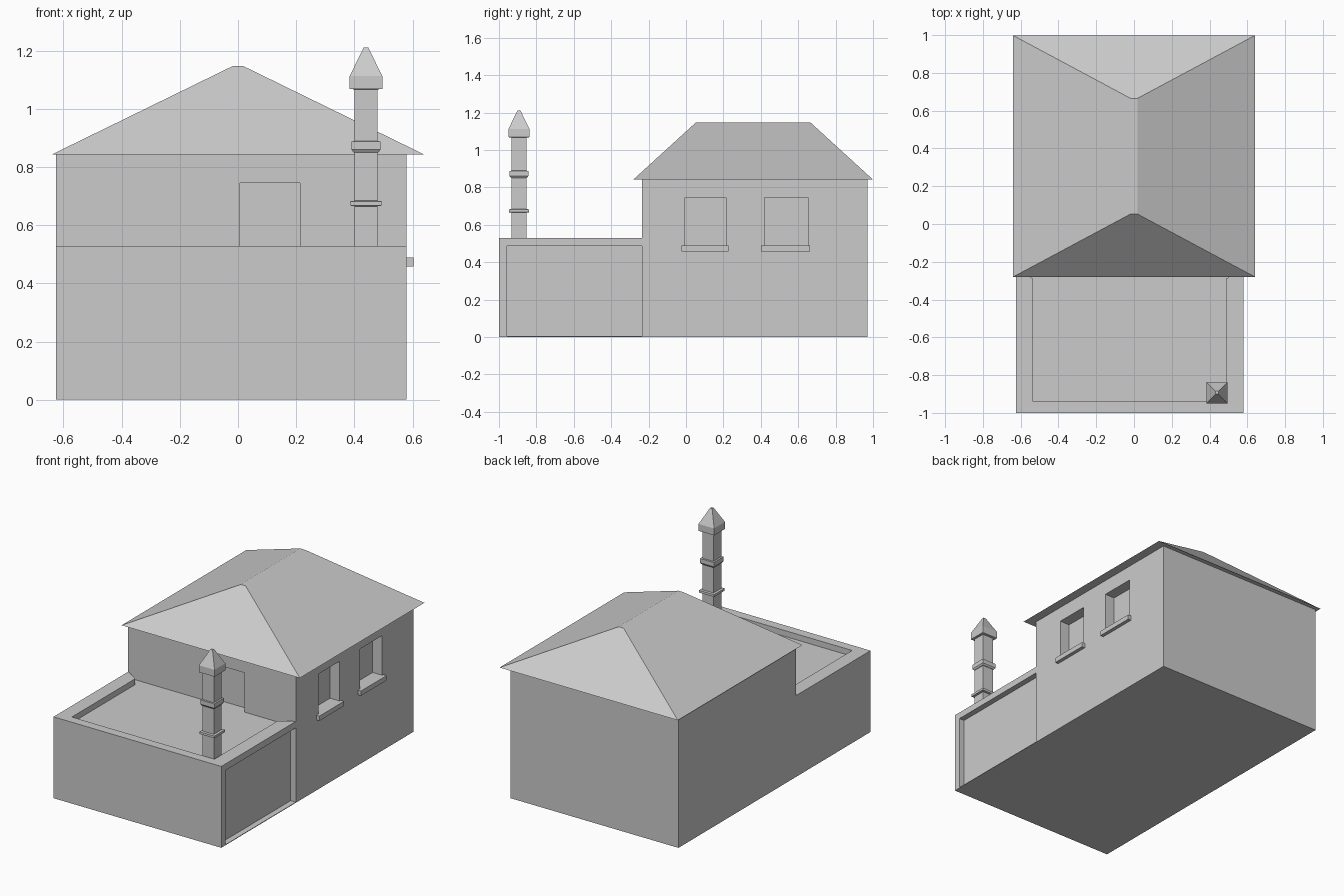
import bpy, bmesh

if "Cube" in bpy.data.objects:
    bpy.data.objects.remove(bpy.data.objects["Cube"])


def new_object(name, bm):
    bmesh.ops.recalc_face_normals(bm, faces=bm.faces)
    mesh = bpy.data.meshes.new(name)
    bm.to_mesh(mesh)
    bm.free()
    obj = bpy.data.objects.new(name, mesh)
    bpy.context.collection.objects.link(obj)
    return obj


def loft(name, rings):
    """Join rings of equal point count into a closed solid."""
    bm = bmesh.new()
    rows = [[bm.verts.new(p) for p in ring] for ring in rings]
    n = len(rows[0])
    for a, b in zip(rows, rows[1:]):
        for i in range(n):
            j = (i + 1) % n
            bm.faces.new((a[i], a[j], b[j], b[i]))
    bm.faces.new(rows[0][::-1])
    bm.faces.new(rows[-1])
    return new_object(name, bm)


def rect(x0, x1, y0, y1, z):
    return [(x0, y0, z), (x1, y0, z), (x1, y1, z), (x0, y1, z)]


def box(name, x0, x1, y0, y1, z0, z1):
    return loft(name, [rect(x0, x1, y0, y1, z0), rect(x0, x1, y0, y1, z1)])


def cut(target, cutter):
    cutter.hide_render = True
    cutter.hide_viewport = True
    cutter.display_type = 'WIRE'
    mod = target.modifiers.new(cutter.name, 'BOOLEAN')
    mod.operation = 'DIFFERENCE'
    mod.solver = 'EXACT'
    mod.object = cutter


LEFT, RIGHT = -0.625, 0.58
WALL_Y, BACK_Y = -0.235, 0.97
EAVES, DECK_TOP, DECK_FLOOR = 0.843, 0.528, 0.49

# Two-storey house block and lower garage block
house = box("house_walls", LEFT, RIGHT, WALL_Y, BACK_Y, 0, EAVES)
garage = box("garage_block", LEFT, RIGHT, -1, WALL_Y, 0, DECK_TOP)

# Sunken terrace, flaring out to the corners where it meets the house
outline = [(-0.535, -0.94), (0.488, -0.94), (0.488, -0.29), (0.577, WALL_Y),
           (0.577, -0.2), (-0.622, -0.2), (-0.622, WALL_Y), (-0.535, -0.29)]
cut(garage, loft("terrace_cutter",
                 [[(x, y, z) for x, y in outline] for z in (DECK_FLOOR, 0.7)]))

# Garage door recess on the right side
cut(garage, box("garage_door_cutter", 0.543, 0.7, -0.957, -0.2, 0.004, 0.486))

# Terrace door recess
cut(house, box("terrace_door_cutter", 0.007, 0.213, -0.4, WALL_Y + 0.05,
               DECK_FLOOR, 0.745))

# Windows with projecting sills
for i, (y0, y1) in enumerate([(-0.005, 0.214), (0.421, 0.651)], 1):
    cut(house, box(f"window_cutter_{i}", 0.51, 0.7, y0, y1, 0.488, 0.747))
    box(f"window_sill_{i}", 0.515, 0.603, y0 - 0.02, y1 + 0.013, 0.458, 0.489)

# Hipped roof with a narrow flat ridge
loft("roof", [rect(-0.64, 0.64, -0.28, 0.998, EAVES),
              rect(-0.018, 0.018, 0.053, 0.665, 1.147)])

# Chimney: stacked square sections as (half width, height)
CX, CY = 0.44, -0.893
profile = [(0.04, DECK_FLOOR), (0.04, 0.665), (0.054, 0.667), (0.054, 0.682),
           (0.04, 0.684), (0.04, 0.849), (0.043, 0.85), (0.05, 0.86),
           (0.05, 0.888), (0.04, 0.889), (0.04, 1.067), (0.056, 1.068),
           (0.056, 1.113), (0.008, 1.21)]
loft("chimney", [rect(CX - r, CX + r, CY - r, CY + r, z) for r, z in profile])
